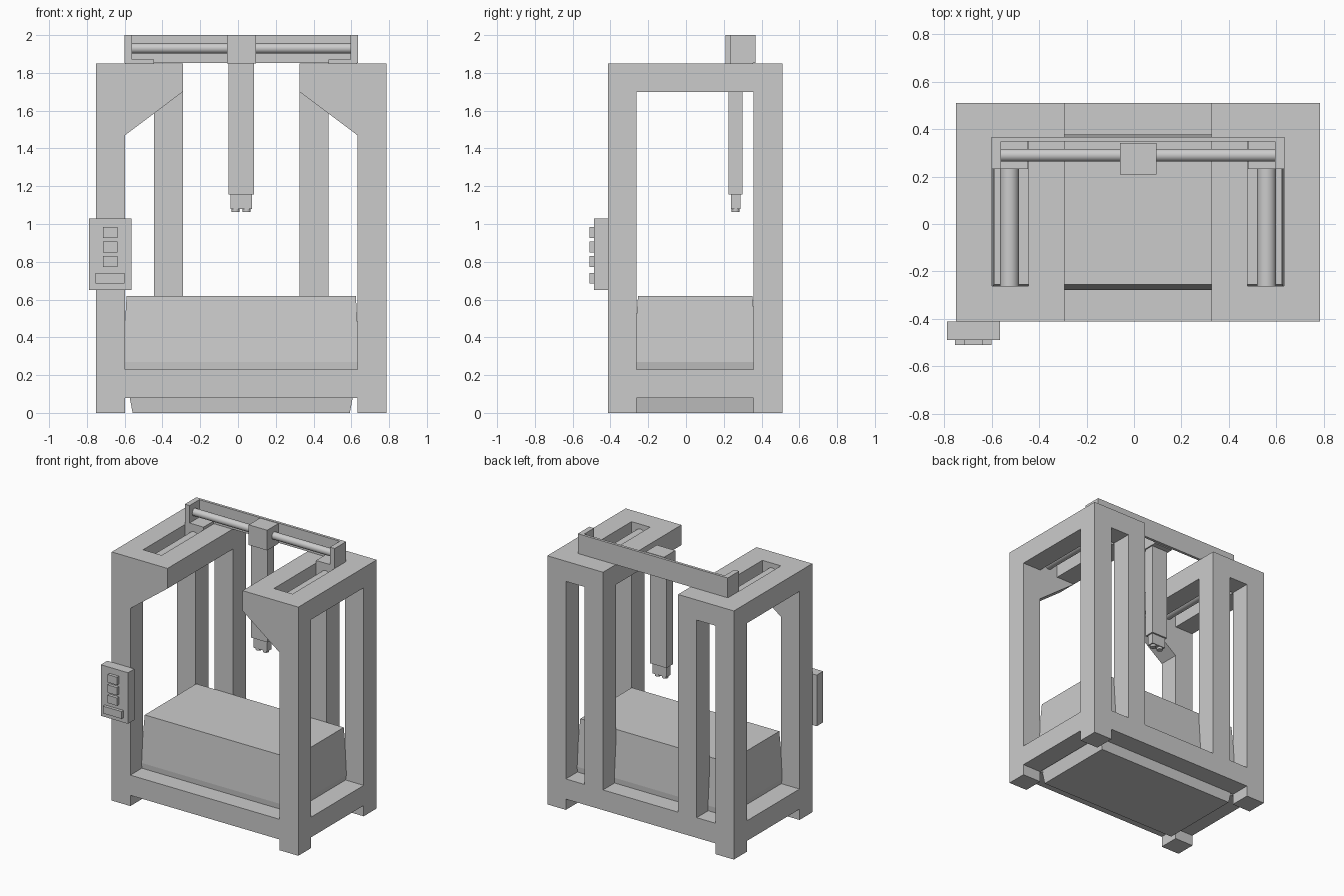
import bpy, bmesh, math
from mathutils import Vector, Matrix

if "Cube" in bpy.data.objects:
    bpy.data.objects.remove(bpy.data.objects["Cube"])

CX, CY = 0.017, 0.049          # centre of the frame


def finish(name, bm):
    bmesh.ops.recalc_face_normals(bm, faces=bm.faces)
    me = bpy.data.meshes.new(name)
    bm.to_mesh(me)
    bm.free()
    ob = bpy.data.objects.new(name, me)
    bpy.context.collection.objects.link(ob)
    return ob


def box(name, x0, x1, y0, y1, z0, z1):
    bm = bmesh.new()
    bmesh.ops.create_cube(bm, size=1)
    for v in bm.verts:
        v.co = Vector(((x0 + x1) / 2 + v.co.x * (x1 - x0),
                       (y0 + y1) / 2 + v.co.y * (y1 - y0),
                       (z0 + z1) / 2 + v.co.z * (z1 - z0)))
    return finish(name, bm)


def rod(name, a, b, r, n=32):
    a, b = Vector(a), Vector(b)
    d = b - a
    bm = bmesh.new()
    m = Matrix.Translation((a + b) / 2) @ d.to_track_quat('Z', 'Y').to_matrix().to_4x4()
    bmesh.ops.create_cone(bm, cap_ends=True, segments=n, radius1=r, radius2=r,
                          depth=d.length, matrix=m)
    for f in bm.faces:
        f.smooth = len(f.verts) == 4
    for e in bm.edges:
        e.smooth = all(f.smooth for f in e.link_faces)
    return finish(name, bm)


# Frame: filled cells of a coarse grid, keeping only the outer skin
HX = [0.309, 0.462, 0.615, 0.768]
XS = [-h for h in reversed(HX)] + HX
YS = [-0.461, -0.311, 0.308, 0.461]
ZS = [0, 0.08, 0.23, 1.47, 1.70, 1.85]


def solid(i, j, k):
    if not (0 <= i < 7 and 0 <= j < 3 and 0 <= k < 5):
        return False
    c = min(i, 6 - i)                       # 0 outer post ... 3 middle
    if k == 0:
        return c == 0 and j != 1            # feet
    if k == 1:
        return c == 0 or j != 1             # base ring
    if k == 4:
        return c < 3 and not (c == 1 and j == 1)   # slotted top slabs
    if j == 1:
        return False
    if c == 0 or (c == 2 and j == 2):       # corner and inner back posts
        return True
    return k == 3 and j == 0 and c < 3      # gusset cells


bm = bmesh.new()
grid = (XS, YS, ZS)
for i in range(7):
    for j in range(3):
        for k in range(5):
            if not solid(i, j, k):
                continue
            cell = (i, j, k)
            for ax in range(3):
                for s in (0, 1):
                    nb = list(cell)
                    nb[ax] += 2 * s - 1
                    if solid(*nb):
                        continue
                    u, w = (ax + 1) % 3, (ax + 2) % 3
                    vs = []
                    for du, dw in ((0, 0), (1, 0), (1, 1), (0, 1)):
                        p = list(cell)
                        p[ax] += s
                        p[u] += du
                        p[w] += dw
                        vs.append(bm.verts.new([grid[a][p[a]] for a in range(3)]))
                    bm.faces.new(vs)
# Slope the front gussets
for v in bm.verts:
    if abs(v.co.z - 1.47) < 1e-4 and v.co.y < 0 and abs(v.co.x) < 0.6:
        v.co.z += 0.23 * (0.615 - abs(v.co.x)) / (0.615 - 0.309)
bmesh.ops.remove_doubles(bm, verts=bm.verts, dist=1e-4)
bmesh.ops.dissolve_limit(bm, angle_limit=0.01, verts=bm.verts, edges=bm.edges)
bmesh.ops.translate(bm, verts=bm.verts, vec=(CX, CY, 0))
finish("frame", bm)

# Tapered tank in the base: three stacked rectangles
bm = bmesh.new()
rings = []
for z, hx, hy in ((0, 0.575, 0.311), (0.27, 0.626, 0.328), (0.62, 0.607, 0.303)):
    rings.append([bm.verts.new((CX + sx * hx, CY + sy * hy, z))
                  for sx, sy in ((-1, -1), (1, -1), (1, 1), (-1, 1))])
for a, b in zip(rings, rings[1:]):
    for n in range(4):
        bm.faces.new((a[n], a[(n + 1) % 4], b[(n + 1) % 4], b[n]))
bm.faces.new(rings[0])
bm.faces.new(rings[-1])
finish("base_tank", bm)

# Gantry: back plate, end plates, sliders and slot rails
box("gantry_back_plate", CX - 0.617, CX + 0.617, 0.347, 0.367, 1.853, 2.0)
for side, s in (("left", -1), ("right", 1)):
    def span(a, b):
        return sorted((CX + s * a, CX + s * b))
    box(side + "_gantry_end", *span(0.578, 0.617), 0.232, 0.347, 1.853, 2.0)
    box(side + "_slider", *span(0.463, 0.614), 0.232, 0.356, 1.73, 1.87)
    x = CX + s * 0.542
    rod(side + "_slot_rail", (x, -0.262, 1.775), (x, 0.357, 1.775), 0.04)
rod("gantry_rod", (CX - 0.578, 0.29, 1.93), (CX + 0.578, 0.29, 1.93), 0.027)

# Carriage with hanging arm, tool head and nozzles
box("carriage", -0.058, 0.094, 0.209, 0.341, 1.85, 2.0)
box("arm", -0.049, 0.085, 0.225, 0.300, 1.157, 1.85)
box("tool_head", -0.04, 0.074, 0.238, 0.288, 1.08, 1.157)
for n, x in enumerate((-0.013, 0.046)):
    rod("nozzle_%d" % (n + 1), (x, 0.263, 1.064), (x, 0.263, 1.08), 0.021, 24)

# Control panel on the front left post
box("control_panel", -0.788, -0.564, -0.488, -0.412, 0.65, 1.03)
for n, z in enumerate((0.956, 0.879, 0.802)):
    box("button_%d" % (n + 1), -0.716, -0.639, -0.511, -0.488, z - 0.029, z + 0.029)
box("wide_button", -0.755, -0.6, -0.511, -0.488, 0.686, 0.74)
